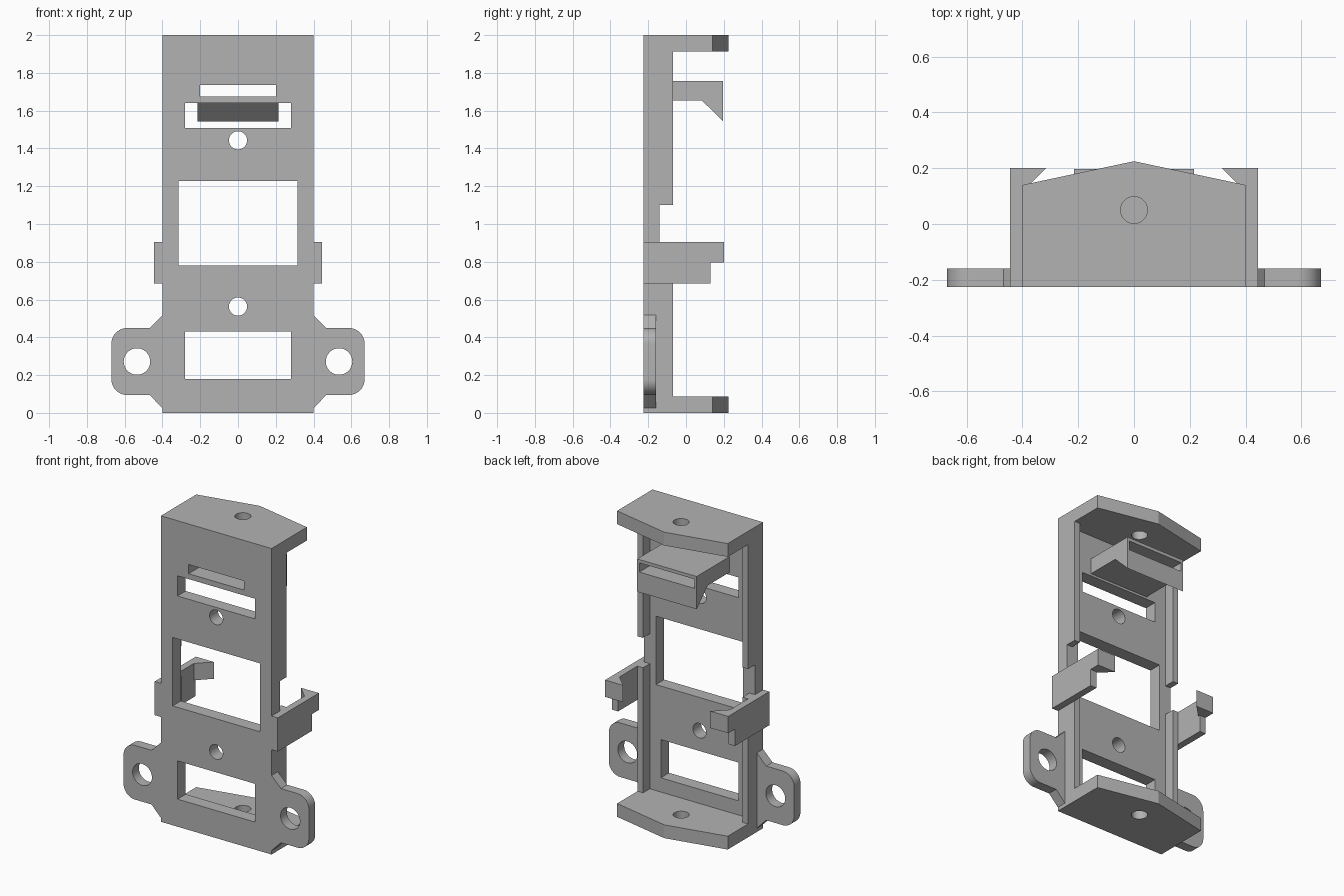
import bpy, bmesh, math

if "Cube" in bpy.data.objects:
    bpy.data.objects.remove(bpy.data.objects["Cube"], do_unlink=True)

grey = bpy.data.materials.new("plain grey")
grey.use_nodes = True
COLOUR = (0.45, 0.45, 0.45, 1)
grey.diffuse_color = COLOUR
grey.node_tree.nodes["Principled BSDF"].inputs["Base Color"].default_value = COLOUR

FRONT, PLATE_BACK, RAIL_BACK = -0.225, -0.14, -0.07
HALF = 0.4
END = 0.087


def prism(name, points, axis, lo, hi):
    """Extrude a 2D outline along an axis: x takes (y, z), y takes (x, z), z takes (x, y)."""
    place = {"x": lambda a, b, h: (h, a, b),
             "y": lambda a, b, h: (a, h, b),
             "z": lambda a, b, h: (a, b, h)}[axis]
    bm = bmesh.new()
    bottom = [bm.verts.new(place(a, b, lo)) for a, b in points]
    top = [bm.verts.new(place(a, b, hi)) for a, b in points]
    bm.faces.new(bottom)
    bm.faces.new(top)
    n = len(points)
    for i in range(n):
        j = (i + 1) % n
        bm.faces.new((bottom[i], bottom[j], top[j], top[i]))
    bmesh.ops.recalc_face_normals(bm, faces=bm.faces)
    mesh = bpy.data.meshes.new(name)
    bm.to_mesh(mesh)
    bm.free()
    mesh.materials.append(grey)
    obj = bpy.data.objects.new(name, mesh)
    bpy.context.collection.objects.link(obj)
    return obj


def rect(a0, a1, b0, b1):
    return [(a0, b0), (a1, b0), (a1, b1), (a0, b1)]


def arc(ca, cb, r, start, end, steps):
    angles = [math.radians(start + (end - start) * i / steps) for i in range(steps + 1)]
    return [(ca + r * math.cos(t), cb + r * math.sin(t)) for t in angles]


def circle(ca, cb, r):
    return arc(ca, cb, r, 0, 360, 48)[:-1]


def cut(obj, outlines, axis):
    """Cut outlines straight through a part and bake the result."""
    cutters = []
    for outline in outlines:
        cutter = prism("cutter", outline, axis, -3, 3)
        cutter.hide_render = True
        mod = obj.modifiers.new("opening", "BOOLEAN")
        mod.operation, mod.solver, mod.object = "DIFFERENCE", "EXACT", cutter
        cutters.append(cutter)
    deps = bpy.context.evaluated_depsgraph_get()
    baked = bpy.data.meshes.new_from_object(obj.evaluated_get(deps))
    obj.modifiers.clear()
    obj.data = baked
    for cutter in cutters:
        bpy.data.objects.remove(cutter, do_unlink=True)


parts = []

# Front plate with windows, slots and screw holes
slot = rect(-0.2, 0.2, 1.675, 1.735)
plate = prism("front_plate", rect(-HALF, HALF, 0, 2), "y", FRONT, PLATE_BACK)
cut(plate, [slot,
            rect(-0.28, 0.28, 1.508, 1.64),
            rect(-0.315, 0.315, 0.78, 1.227),
            rect(-0.28, 0.28, 0.18, 0.43),
            circle(0, 1.443, 0.048),
            circle(0, 0.563, 0.048)], "y")
parts.append(plate)

# Pointed end plates
outline = [(-HALF, PLATE_BACK), (HALF, PLATE_BACK), (HALF, 0.14), (0, 0.225), (-HALF, 0.14)]
for name, z in (("bottom_end_plate", 0), ("top_end_plate", 2 - END)):
    end = prism(name, outline, "z", z, z + END)
    cut(end, [circle(0, 0.05, 0.048)], "z")
    parts.append(end)

# Hooked tab behind the upper slot
tab = prism("hook_tab", [(PLATE_BACK, 1.655), (0.083, 1.655), (0.197, 1.543),
                         (0.197, 1.757), (PLATE_BACK, 1.757)], "x", -0.215, 0.215)
cut(tab, [slot], "y")
parts.append(tab)

# Mirrored side parts
for side, s in (("left", 1), ("right", -1)):
    def flip(points):
        return [(s * a, b) for a, b in points]

    # Rails, interrupted above the clips
    for name, z0, z1 in (("lower", END, 0.905), ("upper", 1.1, 2 - END)):
        parts.append(prism(f"{side}_{name}_rail",
                           flip(rect(0.36, HALF, PLATE_BACK, RAIL_BACK)), "z", z0, z1))

    # Clip: short lower arm and longer upper arm with a barb
    parts.append(prism(f"{side}_clip_arm", flip(rect(HALF, 0.445, FRONT, 0.13)),
                       "z", 0.685, 0.795))
    parts.append(prism(f"{side}_clip_hook",
                       flip([(HALF, FRONT), (0.445, FRONT), (0.445, 0.2),
                             (0.315, 0.2), (HALF, 0.115)]), "z", 0.795, 0.905))

    # Mounting ear with rounded corners
    ear_outline = ([(HALF, 0.025), (0.468, 0.095)]
                   + arc(0.588, 0.177, 0.082, -90, 0, 12)
                   + arc(0.588, 0.367, 0.082, 0, 90, 12)
                   + [(0.468, 0.449), (HALF, 0.517)])
    ear = prism(f"{side}_mounting_ear", flip(ear_outline), "y", FRONT, -0.16)
    cut(ear, [circle(s * 0.535, 0.272, 0.07)], "y")
    parts.append(ear)

# Smooth round walls, keep edges crisp
bpy.ops.object.select_all(action="DESELECT")
for part in parts:
    part.select_set(True)
bpy.context.view_layer.objects.active = plate
bpy.ops.object.shade_smooth_by_angle(angle=math.radians(20))
